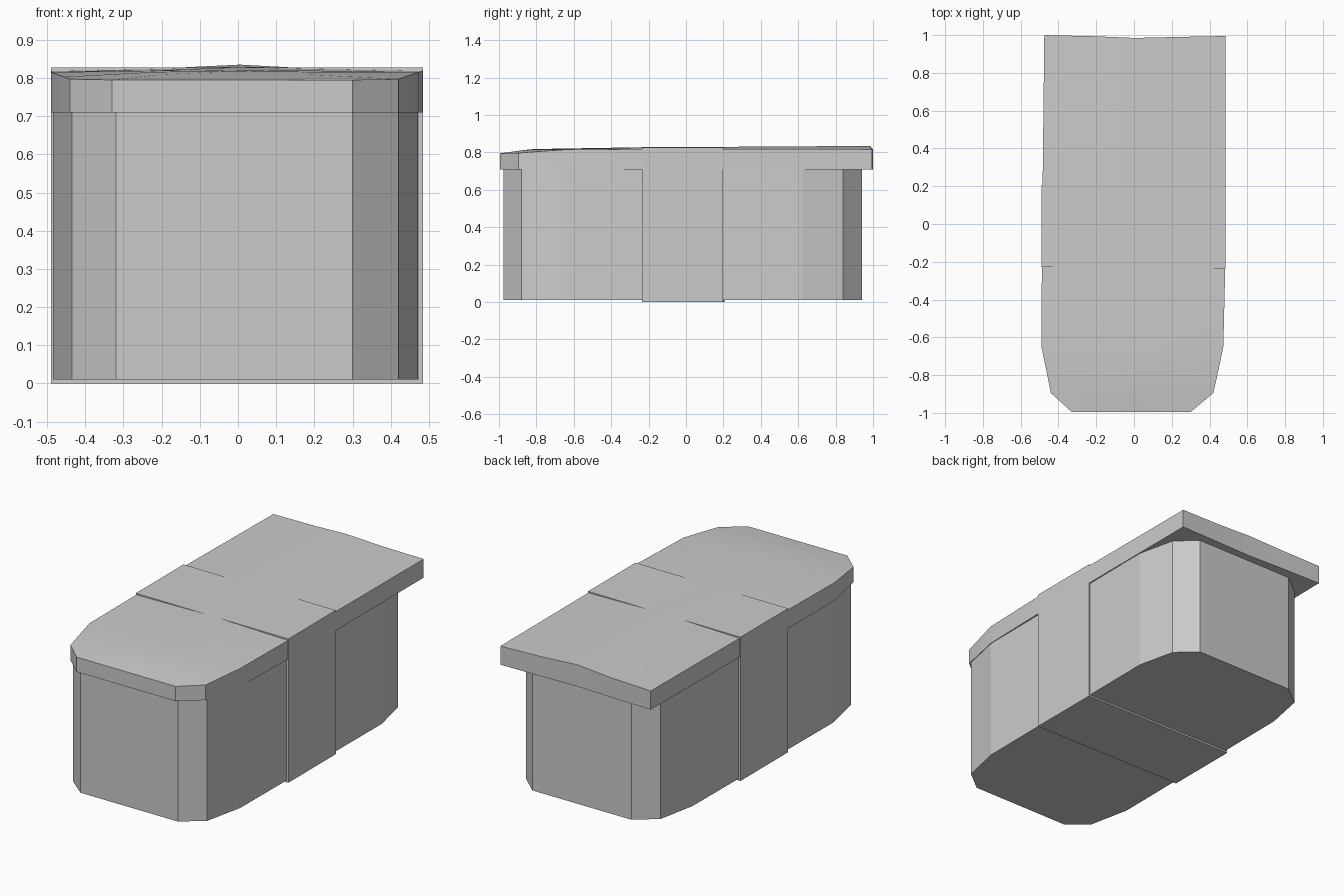
import bpy
import bmesh
import math

cube = bpy.data.objects.get("Cube")
if cube:
    bpy.data.objects.remove(cube, do_unlink=True)

grey = bpy.data.materials.new("plain grey")
grey.use_nodes = True
colour = (0.6, 0.6, 0.6, 1)
grey.diffuse_color = colour
grey.node_tree.nodes["Principled BSDF"].inputs["Base Color"].default_value = colour


def finish(name, bm, smooth=False):
    bmesh.ops.recalc_face_normals(bm, faces=bm.faces)
    mesh = bpy.data.meshes.new(name)
    bm.to_mesh(mesh)
    bm.free()
    mesh.materials.append(grey)
    obj = bpy.data.objects.new(name, mesh)
    bpy.context.collection.objects.link(obj)
    if smooth:
        bpy.ops.object.select_all(action="DESELECT")
        obj.select_set(True)
        bpy.context.view_layer.objects.active = obj
        bpy.ops.object.shade_smooth_by_angle(angle=math.radians(30))
    return obj


def prism(name, outline, bottom, top):
    bm = bmesh.new()
    face = bm.faces.new([bm.verts.new((x, y, bottom)) for x, y in outline])
    wall = bmesh.ops.extrude_face_region(bm, geom=[face])["geom"]
    for v in wall:
        if isinstance(v, bmesh.types.BMVert):
            v.co.z = top
    return finish(name, bm)


# Body with chamfered corners
prism("body", [(-.32, -.975), (.30, -.975), (.42, -.88), (.47, -.65),
               (.48, .62), (.43, .84), (.32, .94), (-.31, .94),
               (-.43, .845), (-.475, .62), (-.485, -.64), (-.435, -.88)],
      0.01, 0.72)

# Raised band wrapping the middle
prism("middle_band", [(-.49, -.228), (.485, -.235), (.485, .197), (-.49, .205)],
      0, 0.827)

# Lid rows: y, left x, right x, edge height, shoulder height, crown height
rows = [(-.995, -.33, .30, .795, .795, .795),
        (-.895, -.44, .42, .797, .809, .807),
        (-.82, -.455, .437, .803, .816, .818),
        (-.65, -.49, .473, .815, .819, .821),
        (-.23, -.488, .483, .818, .823, .828),
        (.20, -.484, .484, .819, .824, .830),
        (1.0, -.475, .485, .817, .823, .835)]
columns = [0, .27, .5, .73, 1]
bm = bmesh.new()
tops, bases = [], []
for i, (y, left, right, edge, shoulder, crown) in enumerate(rows):
    heights = [edge, shoulder, crown, shoulder, edge]
    dents = [0, .006, .015, .01, .005] if i == len(rows) - 1 else [0] * 5
    points = [(left + (right - left) * t, y - d, z)
              for t, z, d in zip(columns, heights, dents)]
    tops.append([bm.verts.new(p) for p in points])
    bases.append([bm.verts.new((p[0], p[1], .71)) for p in points])
last = len(columns) - 1
for i in range(len(rows) - 1):
    for grid in (tops, bases):
        for j in range(last):
            bm.faces.new((grid[i][j], grid[i][j + 1],
                          grid[i + 1][j + 1], grid[i + 1][j]))
    for j in (0, last):
        bm.faces.new((bases[i][j], bases[i + 1][j], tops[i + 1][j], tops[i][j]))
for i in (0, len(rows) - 1):
    for j in range(last):
        bm.faces.new((bases[i][j], bases[i][j + 1], tops[i][j + 1], tops[i][j]))
finish("lid", bm, smooth=True)
